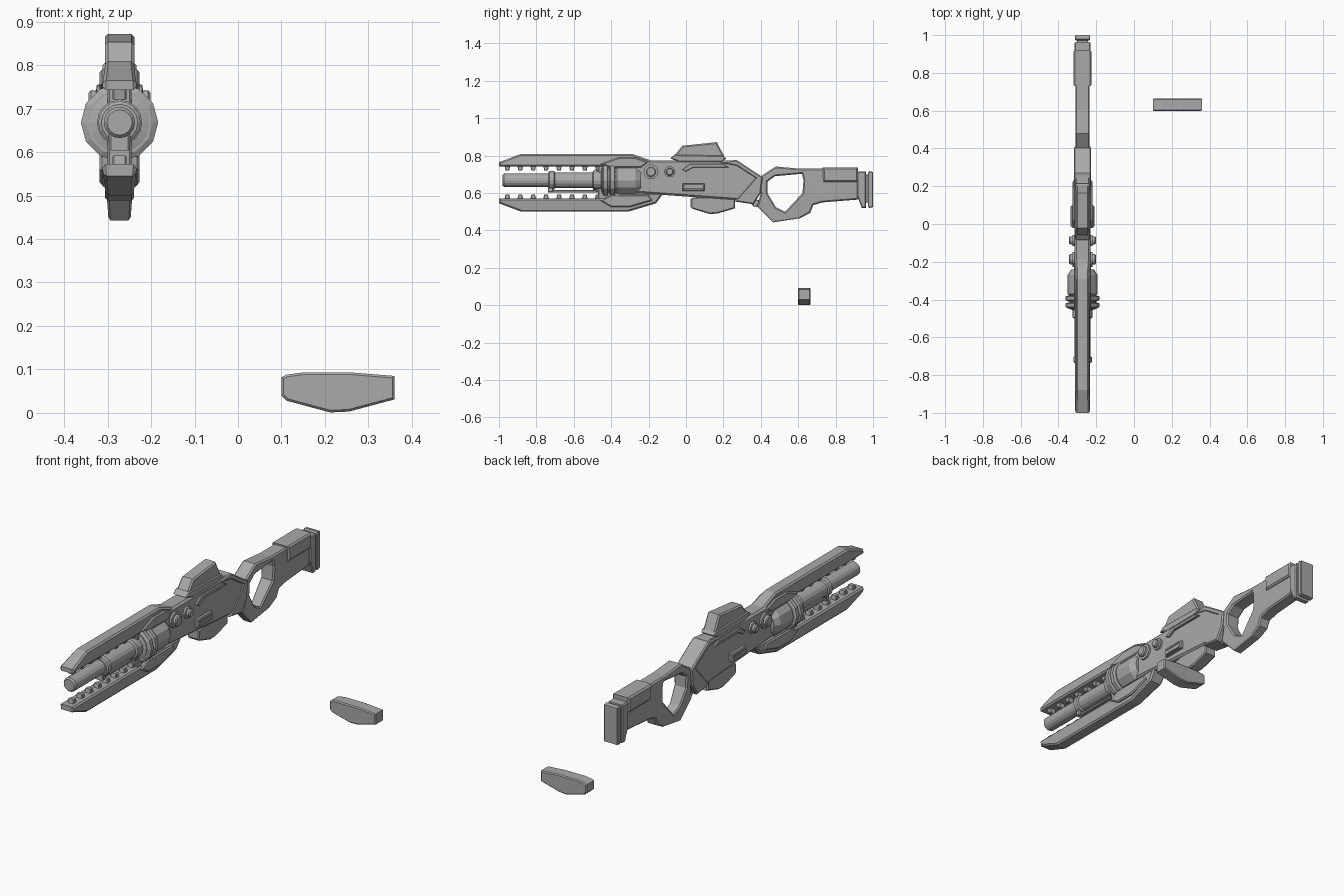
import bpy, bmesh, math
from mathutils import Matrix

cube = bpy.data.objects.get("Cube")
if cube:
    bpy.data.objects.remove(cube)

CX = -0.2725   # centre plane of the long assembly
AXIS = 0.668   # barrel height

grey = bpy.data.materials.new("mid grey")
grey.use_nodes = True
grey.diffuse_color = (0.4, 0.4, 0.4, 1)
grey.node_tree.nodes["Principled BSDF"].inputs["Base Color"].default_value = (0.4, 0.4, 0.4, 1)


def add(name, mesh):
    obj = bpy.data.objects.new(name, mesh)
    mesh.materials.clear()
    mesh.materials.append(grey)
    bpy.context.collection.objects.link(obj)
    return obj


def slab(name, loops, half, chamfer=0.008, taper=None, x=CX, turn=True):
    """Chamfered plate from side outlines (further loops are holes).
    taper = (z_a, scale_a, z_b, scale_b) narrows the plate with height."""
    curve = bpy.data.curves.new(name, 'CURVE')
    curve.dimensions = '2D'
    curve.fill_mode = 'BOTH'
    curve.extrude = half - chamfer
    curve.bevel_depth = chamfer
    curve.bevel_resolution = 0
    curve.offset = -chamfer
    for pts in loops:
        spline = curve.splines.new('POLY')
        spline.points.add(len(pts) - 1)
        for p, (u, v) in zip(spline.points, pts):
            p.co = (u, v, 0, 1)
        spline.use_cyclic_u = True
    temp = bpy.data.objects.new(name + " outline", curve)
    bpy.context.collection.objects.link(temp)
    deps = bpy.context.evaluated_depsgraph_get()
    mesh = bpy.data.meshes.new_from_object(temp.evaluated_get(deps))
    bpy.data.objects.remove(temp)
    if taper:
        za, sa, zb, sb = taper
        for v in mesh.vertices:
            t = min(1, max(0, (v.co.y - za) / (zb - za)))
            v.co.z *= sa + (sb - sa) * t
    rot = Matrix.Rotation(math.pi / 2, 4, 'X')
    if turn:
        rot = Matrix.Rotation(math.pi / 2, 4, 'Z') @ rot
    mesh.transform(Matrix.Translation((x, 0, 0) if turn else (0, x, 0)) @ rot)
    bm = bmesh.new()
    bm.from_mesh(mesh)
    bmesh.ops.remove_doubles(bm, verts=bm.verts, dist=1e-5)
    bmesh.ops.recalc_face_normals(bm, faces=bm.faces)
    bm.to_mesh(mesh)
    bm.free()
    for f in mesh.polygons:
        f.use_smooth = False
    return add(name, mesh)


def lathe(name, profile, sides, matrix):
    """Closed turned part; profile is (radius, distance along the axis)."""
    bm = bmesh.new()
    rings = []
    for r, d in profile:
        rings.append([bm.verts.new((r * math.cos(a), r * math.sin(a), d))
                      for a in (2 * math.pi * i / sides for i in range(sides))])
    for a, b in zip(rings, rings[1:]):
        for i in range(sides):
            j = (i + 1) % sides
            bm.faces.new((a[i], a[j], b[j], b[i]))
    bm.faces.new(rings[0])
    bm.faces.new(rings[-1])
    bmesh.ops.recalc_face_normals(bm, faces=bm.faces)
    mesh = bpy.data.meshes.new(name)
    bm.to_mesh(mesh)
    bm.free()
    mesh.transform(matrix)
    return add(name, mesh)


def box(y0, y1, z0, z1):
    return [(y0, z0), (y1, z0), (y1, z1), (y0, z1)]


# Receiver and its rear wedge
slab("receiver", [[(-.38, .74), (-.3, .775), (.27, .775), (.40, .69), (.30, .56),
                   (.02, .58), (-.26, .60), (-.38, .62)]], .042, .01)
slab("rear_wedge", [[(.16, .765), (.27, .777), (.41, .685), (.40, .60), (.36, .54),
                     (.26, .555), (.37, .68), (.27, .745)]], .046, .006)

# Upper and lower blades with rows of teeth
slab("upper_blade", [[(-1, .765), (-.88, .81), (-.29, .81), (-.19, .775), (.0, .775),
                      (-.05, .73), (-.36, .72), (-.43, .743), (-1, .743)]],
     .04, .008, (.75, 1, .81, .8))
slab("lower_blade", [[(-1, .572), (-1, .545), (-.88, .50), (-.31, .50), (-.16, .545),
                      (-.12, .60), (-.36, .60), (-.42, .572)]],
     .04, .008, (.50, .8, .57, 1))
slab("upper_flank", [[(-.46, .755), (-.36, .79), (-.27, .79), (-.2, .765),
                      (-.24, .735), (-.40, .735)]], .046, .006)
slab("lower_flank", [[(-.46, .56), (-.40, .525), (-.30, .525), (-.18, .56),
                      (-.2, .59), (-.40, .59)]], .046, .006)
for i in range(8):
    y = -.955 + i * .069
    slab("upper_tooth", [[(y - .016, .75), (y - .01, .72), (y + .01, .72), (y + .016, .75)]], .016, .003)
    slab("lower_tooth", [[(y - .016, .565), (y - .01, .592), (y + .01, .592), (y + .016, .565)]], .016, .003)

# Barrel group turned around the long axis
along_y = Matrix.Translation((CX, 0, AXIS)) @ Matrix.Rotation(-math.pi / 2, 4, 'X')
lathe("barrel", [(.029, -.98), (.036, -.972), (.036, -.40)], 16, along_y)
lathe("barrel_collar", [(.042, -.735), (.049, -.73), (.049, -.705), (.042, -.70)], 16, along_y)
lathe("barrel_sleeve", [(.042, -.70), (.042, -.50), (.052, -.495), (.052, -.455),
                        (.07, -.45), (.07, -.36)], 16, along_y)
for y in (-.43, -.393):
    lathe("cooling_disc", [(.076, y - .017), (.089, y - .010), (.089, y + .010), (.078, y + .014)],
          12, along_y)
lathe("barrel_housing", [(.064, -.385), (.079, -.37), (.079, -.27), (.06, -.24)], 12, along_y)
slab("gas_rod", [box(-.735, -.43, .603, .617)], .012, .003)
for y in (-.725, -.465):
    slab("rod_bracket", [box(y - .014, y + .014, .603, .65)], .024, .004)
slab("upper_support", [box(-.47, -.36, .70, .75)], .028, .005)
slab("lower_support", [box(-.47, -.36, .565, .63)], .028, .005)

# Side details, mirrored on both sides
for side in (1, -1):
    out = Matrix.Translation((CX, 0, .714)) @ Matrix.Rotation(side * math.pi / 2, 4, 'Y')
    for y, r in ((-.187, .04), (-.087, .030)):
        lathe("side_knob", [(r, .03), (r, .052), (r * .7, .054), (r * .7, .066), (r * .55, .071)], 12,
              Matrix.Translation((0, y, 0)) @ out)
    slab("side_rail", [[(-.02, .725), (.02, .755), (.20, .755), (.23, .737), (.04, .737), (.0, .715)]],
         .008, .003, x=CX + side * .045)
    slab("vent_block", [[(-.02, .61), (-.02, .65), (.10, .65), (.10, .61)]],
         .016, .006, x=CX + side * .044)
    for z in (.618, .642):
        slab("vent_rib", [box(-.01, .092, z - .005, z + .005)], .004, .001, x=CX + side * .06)

# Sight housing on top
slab("sight_base", [[(-.085, .785), (-.06, .805), (.20, .80), (.215, .785), (.19, .765), (-.03, .765)]],
     .039, .005)
slab("sight", [[(-.07, .79), (-.02, .853), (.165, .872), (.207, .79)]], .034, .007)

# Grip loop and stock in one frame with a hand opening
slab("grip_stock_frame", [
    [(.34, .70), (.40, .69), (.48, .742), (.61, .73), (.92, .73), (.92, .565), (.73, .55),
     (.68, .535), (.665, .495), (.61, .465), (.465, .443), (.38, .53), (.40, .60)],
    [(.435, .66), (.475, .69), (.62, .703), (.628, .67), (.623, .60), (.53, .50),
     (.48, .525), (.435, .60)]],
    .038, .007, (.45, .68, .62, 1))
slab("trigger_tab", [[(.33, .57), (.42, .56), (.40, .525), (.36, .528)]], .016, .004)
slab("stock_cheek", [[(.73, .737), (.92, .737), (.92, .66), (.735, .66)]], .048, .008)
slab("stock_butt", [[(.915, .715), (.963, .715), (.963, .52), (.94, .52), (.915, .585)]], .042, .005)
slab("butt_neck", [box(.955, .98, .55, .70)], .03, .003)
slab("butt_plate", [[(.972, .705), (.98, .717), (1, .713), (1, .525), (.98, .52), (.972, .53)]], .04, .004)

# Fitted magazine and a loose spare one
MAG = [(.10, .082), (.112, .088), (.15, .093), (.26, .093), (.36, .085), (.36, .031),
       (.255, .003), (.212, .001), (.112, .028), (.10, .04)]
slab("fitted_magazine", [[(.025 + (u - .10) * .91, v + .487) for u, v in MAG]], .033, .006)
slab("spare_magazine", [MAG], .033, .005, x=.632, turn=False)
